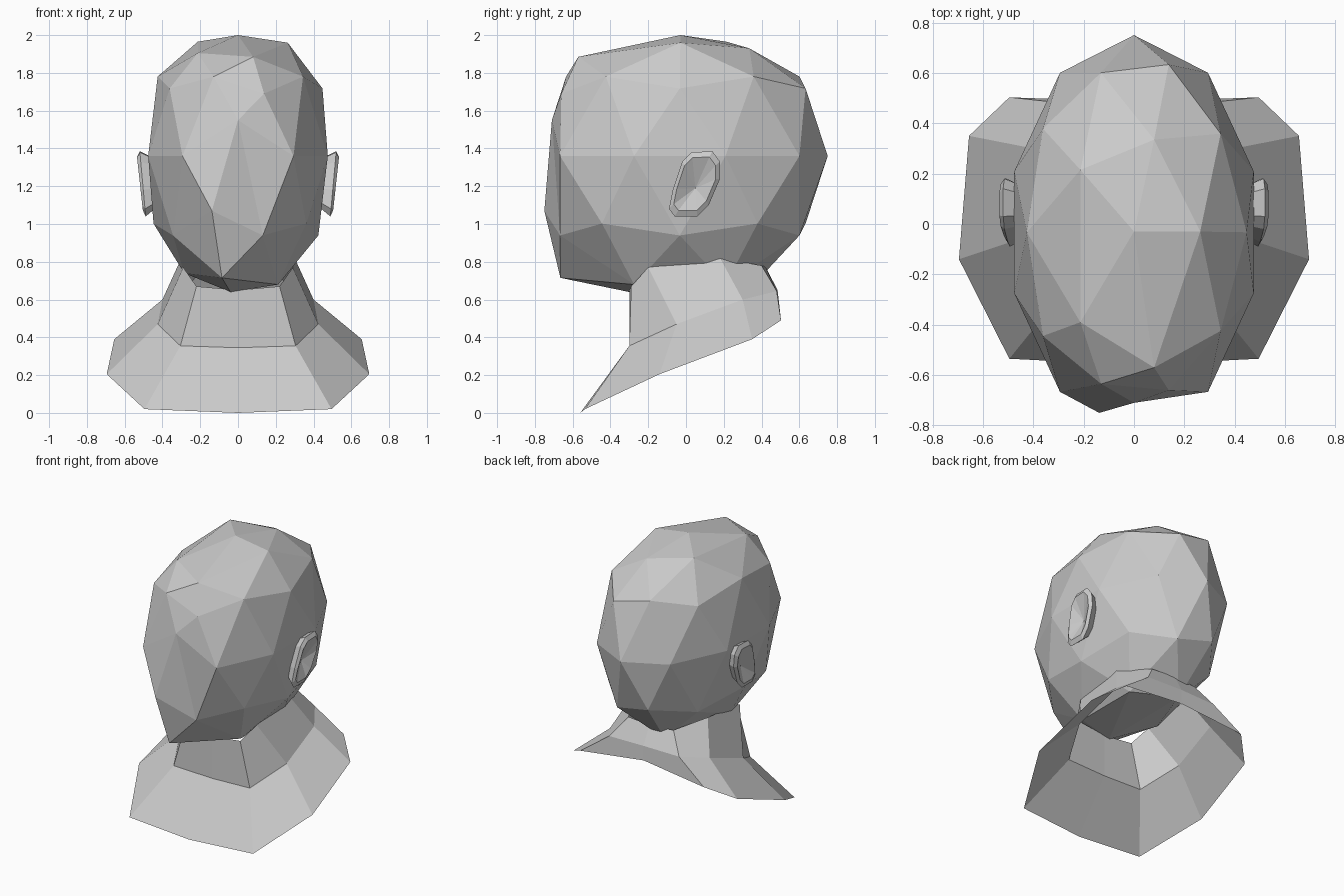
import bpy, bmesh
from mathutils import Vector


def finish(bm, name):
    me = bpy.data.meshes.new(name)
    bmesh.ops.recalc_face_normals(bm, faces=bm.faces)
    bm.to_mesh(me)
    bm.free()
    ob = bpy.data.objects.new(name, me)
    bpy.context.collection.objects.link(ob)
    return ob


def bridge(bm, rings):
    """Join consecutive closed rings of equal length with quads."""
    for a, b in zip(rings, rings[1:]):
        n = len(a)
        for i in range(n):
            j = (i + 1) % n
            bm.faces.new((a[i], a[j], b[j], b[i]))


# Head: stretched icosphere with a few vertices pulled to form brow and chin
bm = bmesh.new()
bmesh.ops.create_icosphere(bm, subdivisions=2, radius=1)
for v in bm.verts:
    x, y, z = v.co
    v.co = (0.5 * x, 0.783 * y - 0.033, 1.36 + 0.8 * z)
pulls = [  # (stretched position, sculpted position)
    ((0, -0.03, 2.16), (0, -0.03, 2.0)),            # crown
    ((0.263, -0.03, 2.04), (0.263, -0.03, 1.96)),
    ((0.08, 0.36, 2.04), (0.08, 0.335, 1.93)),
    ((-0.213, 0.21, 2.04), (-0.213, 0.215, 1.965)),
    ((-0.213, -0.275, 2.04), (-0.213, -0.39, 1.905)),
    ((0.08, -0.425, 2.04), (0.08, -0.57, 1.885)),   # brow
    ((-0.13, -0.666, 1.78), (-0.13, -0.635, 1.78)),
    ((0.138, -0.70, 1.72), (0.138, -0.66, 1.69)),
    ((0, -0.816, 1.36), (0, -0.71, 1.55)),          # face
    ((-0.138, -0.70, 1.0), (-0.138, -0.75, 1.07)),
    ((-0.08, -0.425, 0.68), (-0.085, -0.665, 0.715)),  # chin
    ((-0.263, -0.03, 0.68), (-0.285, -0.1, 0.74)),  # jaw
    ((0, -0.03, 0.56), (-0.04, -0.3, 0.64)),
]
targets = [(min(bm.verts, key=lambda v: (v.co - Vector(a)).length), b)
           for a, b in pulls]
for v, b in targets:
    v.co = b
finish(bm, "head")

# Ears: outline rings from root to rim to sunken hollow, on both sides
outline = [(-0.02, 1.33), (0.03, 1.38), (0.14, 1.385), (0.18, 1.33),
           (0.18, 1.24), (0.12, 1.1), (0.06, 1.04), (-0.06, 1.04),
           (-0.09, 1.08), (-0.07, 1.18)]
cy, cz = 0.05, 1.22
for side, name in ((1, "ear_right"), (-1, "ear_left")):
    bm = bmesh.new()
    rings = []
    for scale, depth in ((0.75, 0.435), (1.0, 0.505), (0.82, 0.52)):
        ring = []
        for y, z in outline:
            x = depth + (0.09 * (z - cz) if depth > 0.45 else 0)
            ring.append(bm.verts.new((side * x, cy + (y - cy) * scale,
                                      cz + (z - cz) * scale)))
        rings.append(ring)
    bridge(bm, rings)
    hollow = bm.verts.new((side * 0.47, 0.05, 1.19))
    for a, b in zip(rings[-1], rings[-1][1:] + rings[-1][:1]):
        bm.faces.new((a, b, hollow))
    finish(bm, name)

# Neck and shoulders: open shell, half rings from front centre to back centre
halves = [
    [(0, -0.56, 0), (0.495, -0.535, 0.02), (0.695, -0.14, 0.205),
     (0.655, 0.35, 0.39), (0.495, 0.503, 0.49), (0, 0.485, 0.545)],
    [(0, -0.3, 0.345), (0.305, -0.3, 0.355), (0.425, -0.05, 0.47),
     (0.4, 0.3, 0.6), (0.28, 0.48, 0.645), (0, 0.485, 0.65)],
    [(0, -0.3, 0.65), (0.22, -0.29, 0.67), (0.29, -0.2, 0.77),
     (0.3, 0.18, 0.82), (0.18, 0.4, 0.78), (0, 0.42, 0.775)],
]
bm = bmesh.new()
rings = []
for half in halves:
    mirrored = [(-x, y, z) for x, y, z in half[-2:0:-1]]
    rings.append([bm.verts.new(p) for p in half + mirrored])
bridge(bm, rings)
finish(bm, "neck_and_shoulders")
